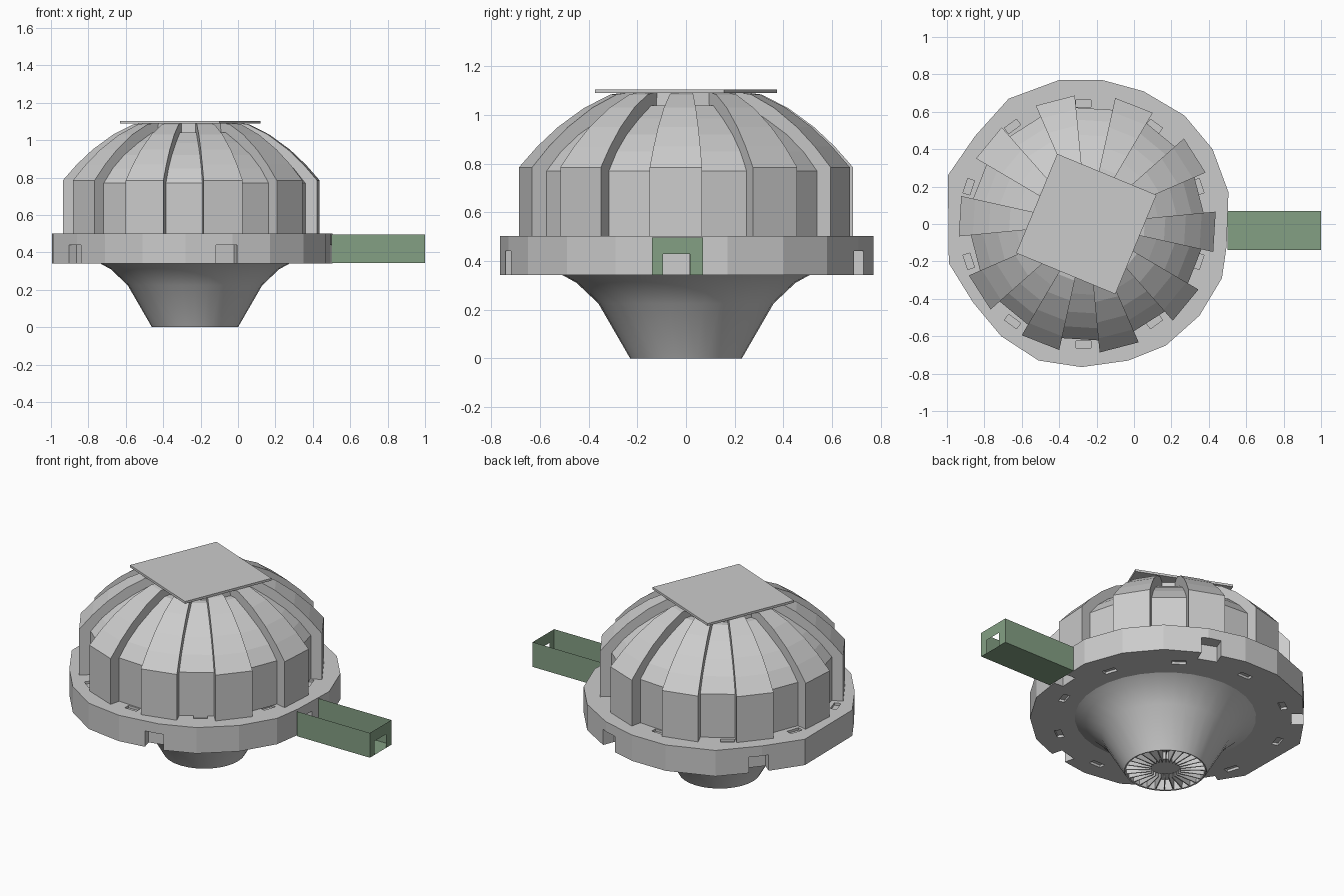
import bpy, bmesh, math
from math import cos, sin, radians
from mathutils import Matrix, Vector

if "Cube" in bpy.data.objects:
    bpy.data.objects.remove(bpy.data.objects["Cube"])

CX = -0.25          # axis of the turret body
BASE = -3.5         # angle of the panel facing the arm


def make(name, bm, smooth=None):
    me = bpy.data.meshes.new(name)
    bmesh.ops.recalc_face_normals(bm, faces=bm.faces)
    bm.to_mesh(me)
    bm.free()
    ob = bpy.data.objects.new(name, me)
    bpy.context.collection.objects.link(ob)
    bpy.ops.object.select_all(action='DESELECT')
    bpy.context.view_layer.objects.active = ob
    ob.select_set(True)
    if smooth:
        bpy.ops.object.shade_smooth_by_angle(angle=radians(smooth))
    return ob


def polar(r, deg, z, cx=CX):
    return Vector((cx + r * cos(radians(deg)), r * sin(radians(deg)), z))


def add_box(bm, loc, size, deg=0):
    m = (Matrix.Translation(loc) @ Matrix.Rotation(radians(deg), 4, 'Z')
         @ Matrix.Diagonal((*size, 1)))
    bmesh.ops.create_cube(bm, size=1, matrix=m)


def lathe(bm, profile, n, cx):
    rings = [[bm.verts.new(polar(r, 360 * i / n, z, cx)) for i in range(n)]
             for r, z in profile]
    for a, b in zip(rings, rings[1:]):
        for i in range(n):
            j = (i + 1) % n
            bm.faces.new((a[i], a[j], b[j], b[i]))
    return rings


# Dome: 20 sectors alternating raised and recessed, with step walls between
raised = [(.69, .5), (.69, .785), (.615, .87), (.53, .95), (.42, 1.03),
          (.31, 1.085), (.27, 1.09), (.24, 1.09)]
sunken = [(.625, .5), (.625, .77), (.56, .85), (.48, .92), (.38, .985),
          (.28, 1.04), (.24, 1.04), (.235, 1.09)]
bm = bmesh.new()
columns = []
for s in range(20):
    prof = sunken if s % 2 else raised
    a = BASE - 9 + 18 * s
    columns.append([bm.verts.new(polar(r, a, z)) for r, z in prof])
    columns.append([bm.verts.new(polar(r, a + 18, z)) for r, z in prof])
for i, a in enumerate(columns):
    b = columns[(i + 1) % len(columns)]
    for k in range(len(a) - 1):
        bm.faces.new((a[k], b[k], b[k + 1], a[k + 1]))
make("dome_panels", bm)

# Square roof plate
bm = bmesh.new()
add_box(bm, (-.255, 0, 1.097), (.574, .574, .014), -22.5)
make("roof_plate", bm)

# Collar ring with irregular polygon outline
outline = [(-.40, .77), (-.17, .77), (.05, .71), (.27, .58), (.42, .40), (.505, .17),
           (.495, -.12), (.47, -.29), (.35, -.49), (.17, -.65), (-.03, -.73),
           (-.28, -.765), (-.51, -.73), (-.71, -.60), (-.86, -.42), (-.99, -.21),
           (-.995, .26), (-.85, .47), (-.67, .67)]
bm = bmesh.new()
face = bm.faces.new([bm.verts.new((x, y, .342)) for x, y in outline])
ext = bmesh.ops.extrude_face_region(bm, geom=[face], use_keep_orig=True)
bmesh.ops.translate(bm, vec=(0, 0, .16),
                    verts=[g for g in ext['geom'] if isinstance(g, bmesh.types.BMVert)])
collar = make("collar_ring", bm)

# Cutter: five doorways in the side, ten shallow slots above and below
bm = bmesh.new()
for i in range(5):
    a = BASE + 72 * i
    add_box(bm, polar(.76, a, .385), (.14, .115, .11), a)
for i in range(10):
    a = 18 + 36 * i
    for z in (.502, .342):
        add_box(bm, polar(.645, a, z, -.27), (.038, .08, .03), a)
cutter = make("collar_cutter", bm)
cutter.hide_render = True
mod = collar.modifiers.new("openings", 'BOOLEAN')
mod.object = cutter
mod.operation = 'DIFFERENCE'
mod.solver = 'EXACT'
bpy.context.view_layer.objects.active = collar
bpy.ops.object.modifier_apply(modifier=mod.name)
bpy.data.objects.remove(cutter)

# Funnel-shaped base, hollow underneath
BX = -.23
bm = bmesh.new()
rings = lathe(bm, [(.51, .343), (.45, .31), (.36, .225), (.23, 0),
                   (.222, .002), (.225, .07)], 32, BX)
bm.faces.new(rings[-1])
make("funnel_base", bm, 25)

# Radial vanes and hub inside the base opening
bm = bmesh.new()
for i in range(28):
    a = 360 * i / 28
    add_box(bm, polar(.155, a, .038, BX), (.14, .006, .07), a)
make("base_vanes", bm)
bm = bmesh.new()
rings = lathe(bm, [(.085, .07), (.085, .025)], 24, BX)
bm.faces.new(rings[-1])
make("base_hub", bm, 30)

# Open-topped arm channel with a doorway in its end wall
X0, X1, Y0, Y1, Z0, Z1 = .5, 1.0, -.14, .07, .343, .496
bm = bmesh.new()


def quad(*pts):
    bm.faces.new([bm.verts.new(p) for p in pts])


quad((X0, Y0, Z0), (X1, Y0, Z0), (X1, Y1, Z0), (X0, Y1, Z0))
for y in (Y0, Y1):
    quad((X0, y, Z0), (X1, y, Z0), (X1, y, Z1), (X0, y, Z1))
for ya, yb, z in ((Y0, -.095, Z0), (-.095, .017, .428), (.017, Y1, Z0)):
    quad((X1, ya, z), (X1, yb, z), (X1, yb, Z1), (X1, ya, Z1))
bmesh.ops.remove_doubles(bm, verts=bm.verts, dist=.0005)
arm = make("arm_channel", bm)
mat = bpy.data.materials.new("dull_green")
mat.diffuse_color = (.23, .35, .23, 1)
mat.use_nodes = True
mat.node_tree.nodes["Principled BSDF"].inputs["Base Color"].default_value = mat.diffuse_color
arm.data.materials.append(mat)
